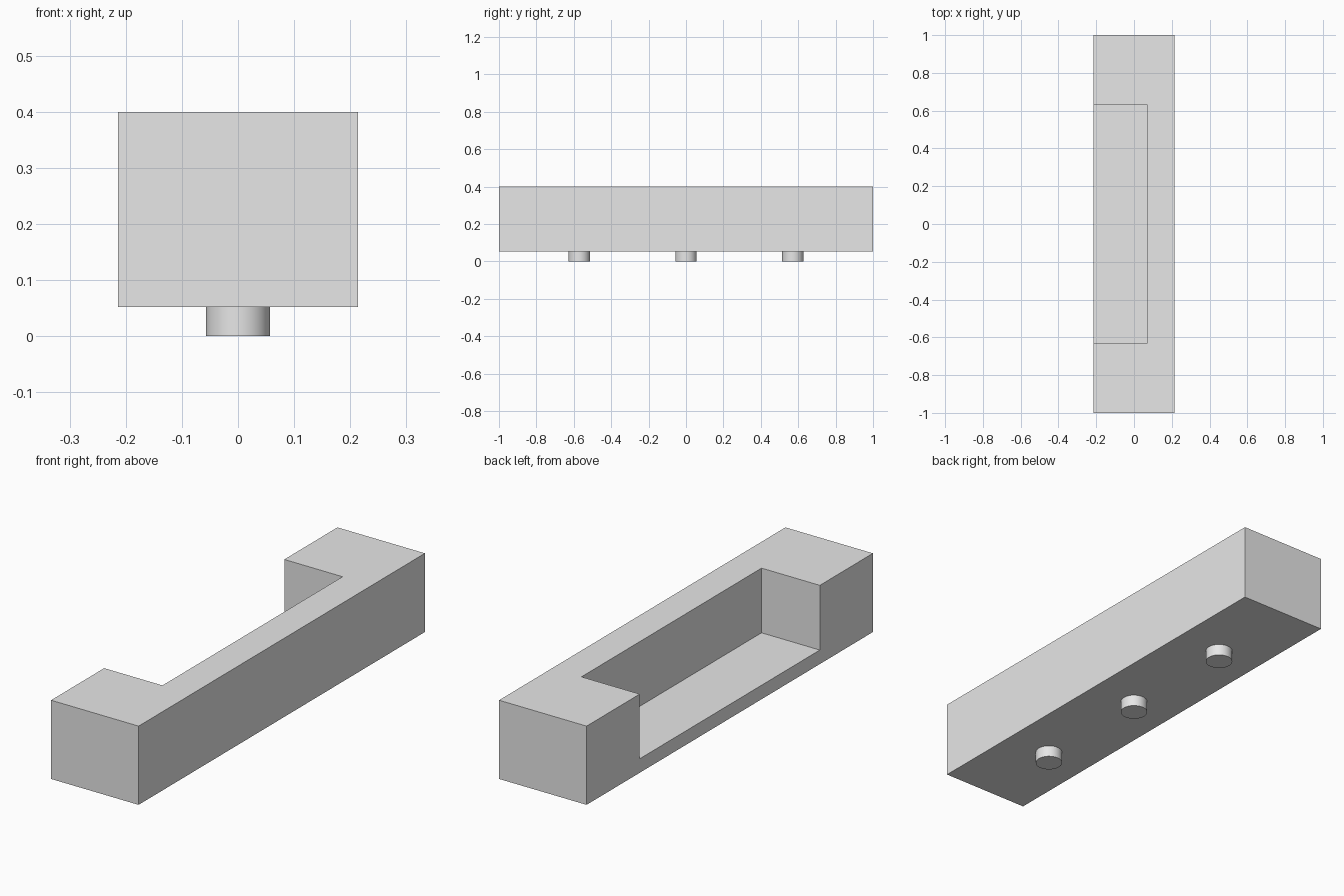
import bpy
import bmesh
import math
from mathutils import Vector

cube = bpy.data.objects.get("Cube")
if cube:
    bpy.data.objects.remove(cube, do_unlink=True)

HALF_W, HALF_L = 0.214, 1.0
BASE_Z, FLOOR_Z, TOP_Z = 0.052, 0.114, 0.4
POCKET_X, POCKET_Y = 0.071, 0.629

grey = bpy.data.materials.new("light_grey")
grey.use_nodes = True
grey.diffuse_color = (0.8, 0.8, 0.8, 1)
grey.node_tree.nodes["Principled BSDF"].inputs["Base Color"].default_value = (0.8, 0.8, 0.8, 1)


def add_box(name, low, high):
    low, high = Vector(low), Vector(high)
    bpy.ops.mesh.primitive_cube_add(size=1, location=(low + high) / 2)
    obj = bpy.context.object
    obj.name = name
    obj.scale = high - low
    bpy.ops.object.transform_apply(location=False, rotation=False, scale=True)
    return obj


# Solid block with a pocket open at the top and on the -x side
block = add_box("block", (-HALF_W, -HALF_L, BASE_Z), (HALF_W, HALF_L, TOP_Z))
block.data.materials.append(grey)
cutter = add_box("pocket_cutter", (-HALF_W - 0.1, -POCKET_Y, FLOOR_Z),
                 (POCKET_X, POCKET_Y, TOP_Z + 0.1))
cutter.hide_render = True
cut = block.modifiers.new("pocket", "BOOLEAN")
cut.operation = "DIFFERENCE"
cut.solver = "EXACT"
cut.object = cutter
bpy.context.view_layer.objects.active = block
bpy.ops.object.modifier_apply(modifier=cut.name)
bpy.data.objects.remove(cutter, do_unlink=True)

# Three round pegs underneath
for name, y in (("front_peg", -0.571), ("middle_peg", 0), ("back_peg", 0.571)):
    bpy.ops.mesh.primitive_cylinder_add(vertices=48, radius=0.057, depth=BASE_Z,
                                        location=(0, y, BASE_Z / 2))
    peg = bpy.context.object
    peg.name = name
    peg.data.materials.append(grey)
    bpy.ops.object.shade_smooth_by_angle(angle=math.radians(30))
    # Remove the hidden cap that would lie against the block
    bm = bmesh.new()
    bm.from_mesh(peg.data)
    caps = [f for f in bm.faces if f.normal.z > 0.9]
    bmesh.ops.delete(bm, geom=caps, context="FACES_ONLY")
    bm.to_mesh(peg.data)
    bm.free()
